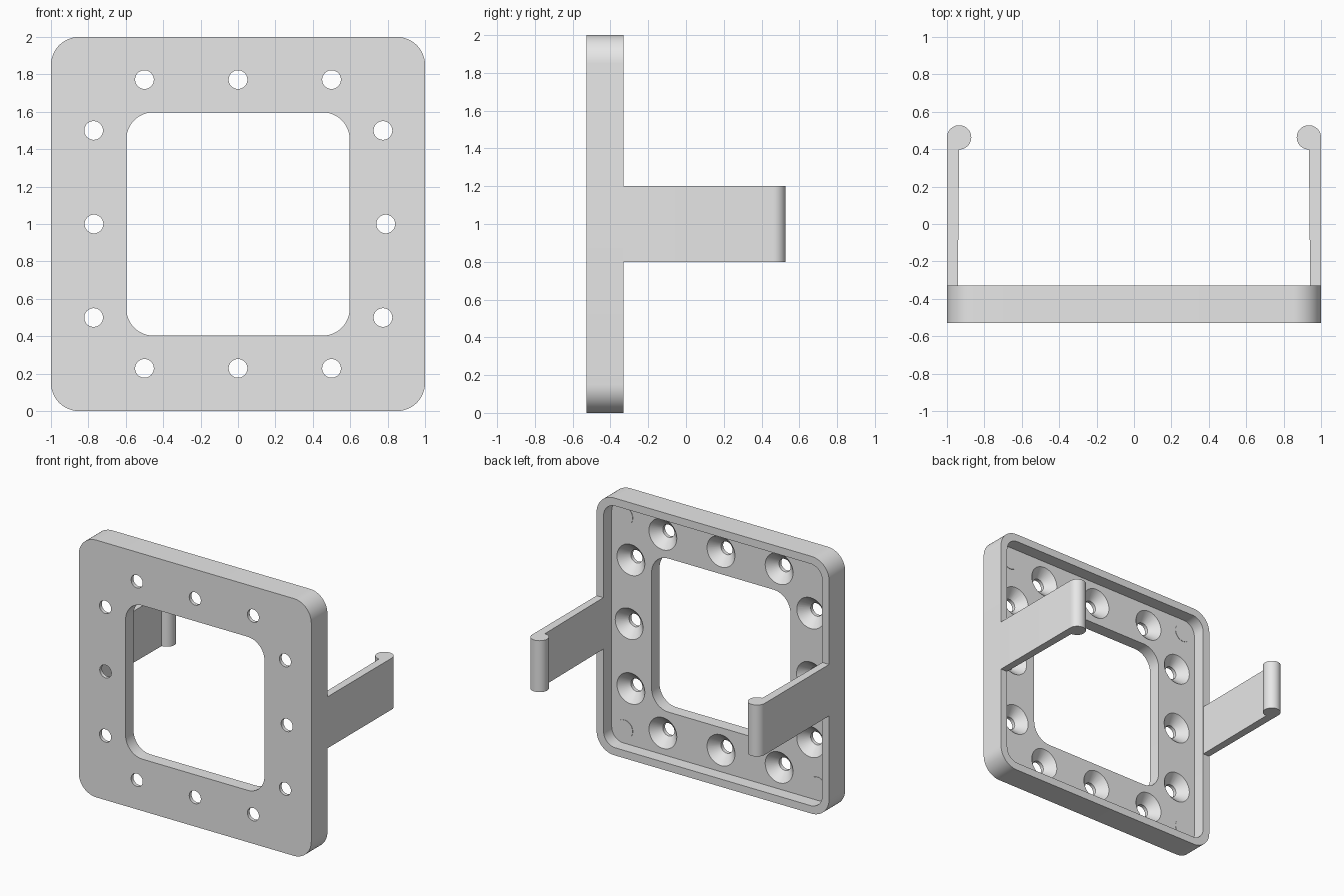
import bpy, bmesh
from math import sin, cos, pi, radians

if "Cube" in bpy.data.objects:
    bpy.data.objects.remove(bpy.data.objects["Cube"], do_unlink=True)

grey = bpy.data.materials.new("light_grey")
grey.use_nodes = True
COLOUR = (0.8, 0.8, 0.8, 1)
grey.diffuse_color = COLOUR
grey.node_tree.nodes["Principled BSDF"].inputs["Base Color"].default_value = COLOUR

FRONT, FLOOR, BACK = -0.528, -0.43, -0.33   # depths of the plate


def arc(cx, cz, r, start, end, steps):
    angles = [radians(start + (end - start) * i / steps) for i in range(steps + 1)]
    return [(cx + r * cos(a), cz + r * sin(a)) for a in angles]


def circle(cx, cz, r):
    return arc(cx, cz, r, 0, 360, 40)[:-1]


def rounded_square(half, r):
    """Rounded outline centred on the plate."""
    c = half - r
    points = []
    for i, (sx, sz) in enumerate([(1, 1), (-1, 1), (-1, -1), (1, -1)]):
        points += arc(sx * c, 1 + sz * c, r, 90 * i, 90 * i + 90, 12)
    return points


def loft(name, sections, along="y"):
    """Closed solid through outlines placed at depths along an axis."""
    bm = bmesh.new()
    rings = []
    for depth, outline in sections:
        rings.append([bm.verts.new((u, depth, v) if along == "y" else (u, v, depth))
                      for u, v in outline])
    for a, b in zip(rings, rings[1:]):
        for i in range(len(a)):
            j = (i + 1) % len(a)
            bm.faces.new((a[i], a[j], b[j], b[i]))
    bm.faces.new(rings[0])
    bm.faces.new(rings[-1])
    bmesh.ops.recalc_face_normals(bm, faces=bm.faces)
    mesh = bpy.data.meshes.new(name)
    bm.to_mesh(mesh)
    bm.free()
    mesh.materials.append(grey)
    obj = bpy.data.objects.new(name, mesh)
    bpy.context.collection.objects.link(obj)
    return obj


def activate(obj):
    bpy.ops.object.select_all(action="DESELECT")
    obj.select_set(True)
    bpy.context.view_layer.objects.active = obj


def cut(target, cutter):
    cutter.hide_render = True
    mod = target.modifiers.new("cut", "BOOLEAN")
    mod.operation = "DIFFERENCE"
    mod.solver = "EXACT"
    mod.object = cutter
    activate(target)
    bpy.ops.object.modifier_apply(modifier=mod.name)
    bpy.data.objects.remove(cutter, do_unlink=True)


def smooth(obj):
    activate(obj)
    bpy.ops.object.shade_smooth_by_angle(angle=radians(30))


# Square plate with a recessed back and a central window
outer = rounded_square(1.0, 0.15)
plate = loft("plate", [(FRONT, outer), (BACK, outer)])
inner = rounded_square(0.94, 0.1)
cut(plate, loft("recess_cutter", [(FLOOR, inner), (0, inner)]))
window = rounded_square(0.597, 0.145)
cut(plate, loft("window_cutter", [(-1, window), (0, window)]))

# Countersunk screw holes
holes = [(x, z) for x in (-0.5, 0, 0.5) for z in (0.228, 1.772)]
holes += [(x, z) for x in (-0.772, 0.775) for z in (0.5, 1.5)]
holes += [(-0.77, 1), (0.79, 1)]
for x, z in holes:
    small, wide = circle(x, z, 0.05), circle(x, z, 0.12)
    cut(plate, loft("hole_cutter", [(-1, small), (FLOOR - 0.07, small),
                                    (FLOOR, wide), (FLOOR + 0.05, wide)]))
smooth(plate)

# Thin round pads in the recess corners
for x in (-0.83, 0.83):
    for z in (0.17, 1.83):
        pad = circle(x, z, 0.072)
        side = ("left" if x > 0 else "right") + ("_upper" if z > 1 else "_lower")
        smooth(loft(side + "_pad", [(FLOOR - 0.002, pad), (FLOOR + 0.003, pad)]))

# Clip arms with rounded beads at their tips
profile = [(1, BACK)] + arc(0.935, 0.463, 0.065, 0, 270, 30) + [(0.942, BACK)]
for name, s in (("left_arm", 1), ("right_arm", -1)):
    outline = [(s * x, y) for x, y in profile]
    smooth(loft(name, [(0.8, outline), (1.2, outline)], along="z"))
